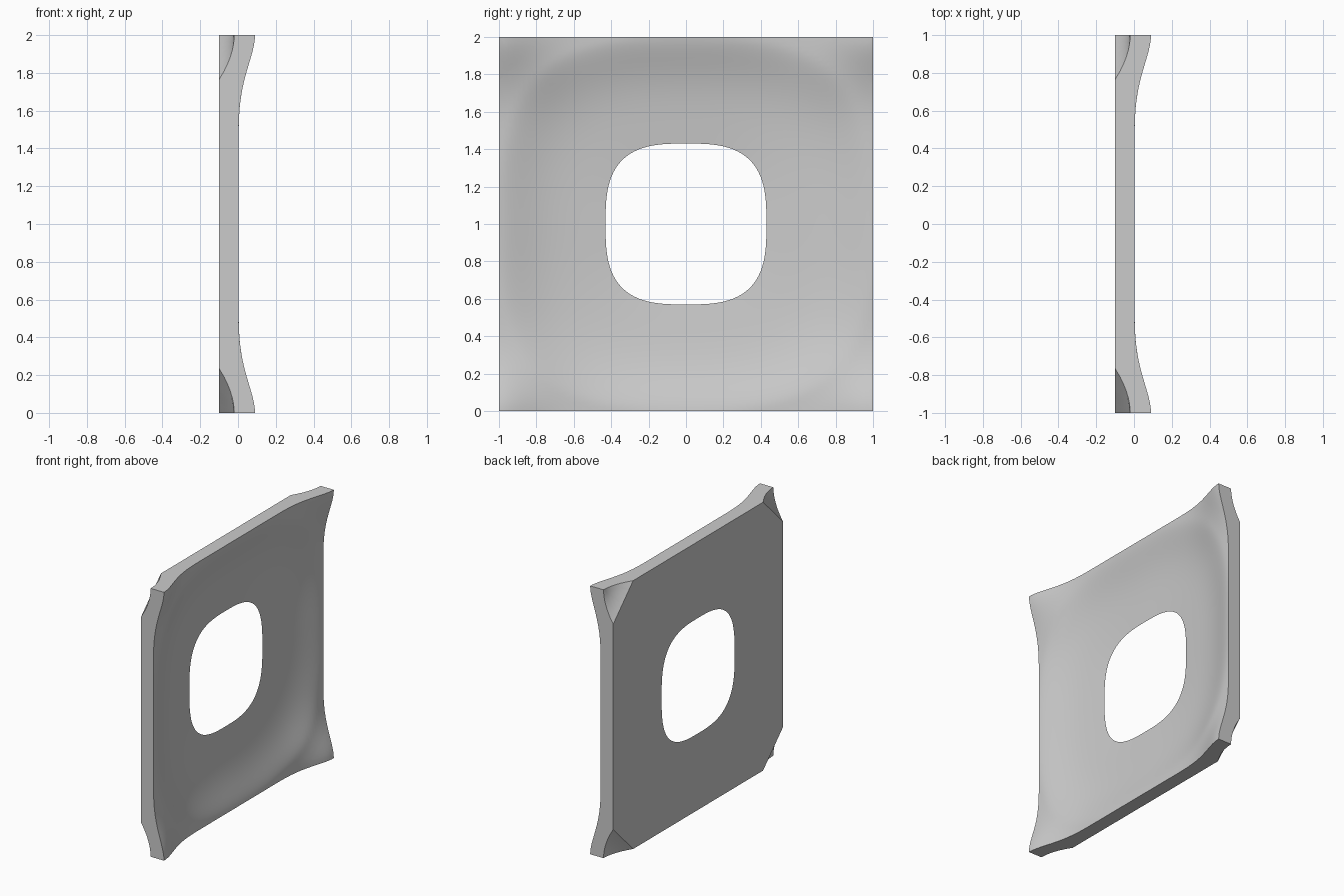
import bpy, bmesh, math
from mathutils import Vector

cube = bpy.data.objects.get("Cube")
if cube:
    bpy.data.objects.remove(cube, do_unlink=True)

HOLE, BACK, CUT = 0.43, -0.1, 1.765
SIDE, RINGS = 40, 26


def clamp(v):
    return max(0.0, min(1.0, v))


def smooth(u):
    u = clamp(u)
    return u * u * (3 - 2 * u)


def radius(y, z):
    # rounded-square radius, matching the opening
    return (abs(y) ** 3 + abs(z) ** 3) ** (1 / 3)


def lift(t):
    return smooth(clamp((abs(t) - 0.4) / 0.6) ** 1.82)


def dish(y, z):
    # shallow bowl with raised corners
    u = clamp((radius(y, z) - HOLE) / (1 - HOLE))
    bowl = 0.5 * u + 0.5 * smooth(u ** 2.2)
    return BACK + 0.103 * bowl + 0.087 * lift(y) * lift(z)


def back(y, z):
    # flat back with hollowed corner cuts
    s = clamp((abs(y) + abs(z) - CUT) / (2 - CUT))
    return BACK + 0.08 * (1 - (1 - s) ** 1.9)


# Square outline, denser towards the corners
outline = []
for k in range(4):
    a = k * math.pi / 2
    c, s = round(math.cos(a)), round(math.sin(a))
    for i in range(SIDE):
        t = math.sin((i / SIDE - 0.5) * math.pi * 0.8) / math.sin(0.4 * math.pi)
        outline.append((c - s * t, s + c * t))

bm = bmesh.new()


def ring(f, x):
    verts = []
    for y, z in outline:
        k = HOLE / radius(y, z)
        k += (1 - k) * f
        verts.append(bm.verts.new((x, y * k, z * k)))
    return verts


# Loops run from the front rim through the opening to the back rim
loops = [ring(i / RINGS, 1) for i in range(RINGS, 0, -1)]
loops += [ring(i / RINGS, -1) for i in range(RINGS + 1)]
n = len(outline)
for a, b in zip(loops, loops[1:] + loops[:1]):
    for i in range(n):
        j = (i + 1) % n
        bm.faces.new((a[i], a[j], b[j], b[i]))

# Crease lines of the corner cuts
for sy in (-1, 1):
    for sz in (-1, 1):
        bmesh.ops.bisect_plane(
            bm, geom=bm.verts[:] + bm.edges[:] + bm.faces[:], dist=1e-5,
            plane_co=Vector((0, sy, sz)) * CUT / 2, plane_no=(0, sy, sz))

for v in bm.verts:
    x, y, z = v.co
    v.co = (dish(y, z) if x > 0 else back(y, z), y, z + 1)
bmesh.ops.recalc_face_normals(bm, faces=bm.faces[:])

mesh = bpy.data.meshes.new("dished_plate")
bm.to_mesh(mesh)
bm.free()
plate = bpy.data.objects.new("dished_plate", mesh)
bpy.context.collection.objects.link(plate)

# Plain grey finish
grey = bpy.data.materials.new("light_grey")
grey.use_nodes = True
colour = (0.6, 0.6, 0.6, 1)
grey.diffuse_color = colour
grey.node_tree.nodes["Principled BSDF"].inputs["Base Color"].default_value = colour
mesh.materials.append(grey)

bpy.ops.object.select_all(action='DESELECT')
plate.select_set(True)
bpy.context.view_layer.objects.active = plate
bpy.ops.object.shade_smooth_by_angle(angle=math.radians(20))
